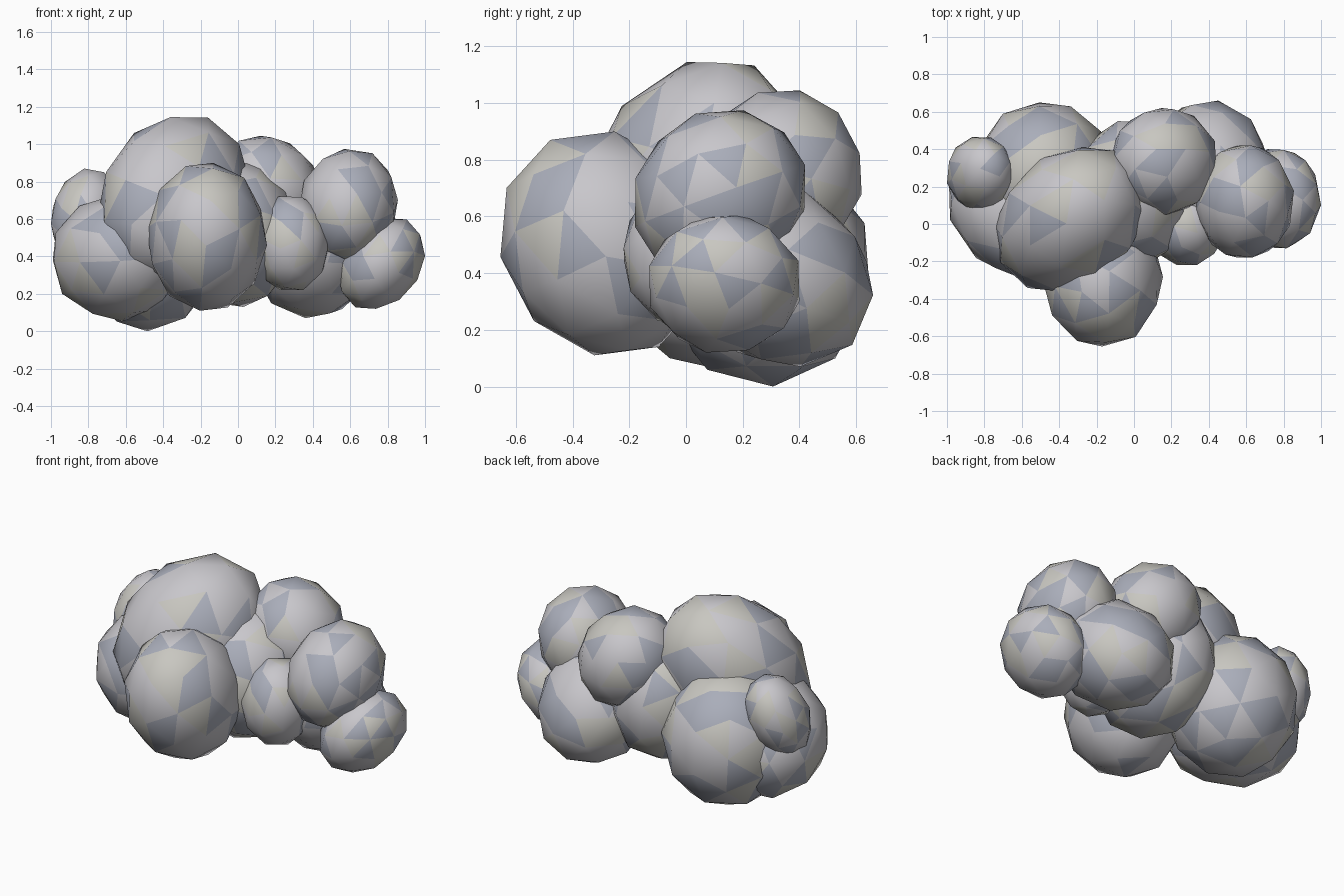
import bpy, bmesh, random
from math import pi
from mathutils import Euler, Vector

if "Cube" in bpy.data.objects:
    bpy.data.objects.remove(bpy.data.objects["Cube"])

random.seed(4)


def tint(name, rgb):
    m = bpy.data.materials.new(name)
    m.diffuse_color = (*rgb, 1)
    m.use_nodes = True
    m.node_tree.nodes["Principled BSDF"].inputs["Base Color"].default_value = m.diffuse_color
    return m


# three soft greys scattered over the facets
TINTS = [tint("pale_grey", (0.58, 0.57, 0.60)),
         tint("warm_grey", (0.58, 0.57, 0.53)),
         tint("blue_grey", (0.40, 0.42, 0.49))]


def puff(name, lo, hi, xy=0, xz=0, yz=0):
    """Low-poly ball, turned at random, leaned by xy/xz/yz, fitted to lo..hi."""
    bm = bmesh.new()
    bmesh.ops.create_icosphere(bm, subdivisions=2, radius=1)
    rot = Euler([random.uniform(0, 2 * pi) for _ in range(3)]).to_matrix()
    bmesh.ops.rotate(bm, matrix=rot, verts=bm.verts)
    # lean: turns the ball into a tilted ellipsoid with the given correlations
    b = (1 - xy * xy) ** 0.5
    c = (yz - xy * xz) / b
    d = (1 - xz * xz - c * c) ** 0.5
    for v in bm.verts:
        x, y, z = v.co
        v.co = (x, xy * x + b * y, xz * x + c * y + d * z)
    # fit to the box, with the origin in its middle
    centre = (Vector(lo) + Vector(hi)) / 2
    for i in range(3):
        small = min(v.co[i] for v in bm.verts)
        big = max(v.co[i] for v in bm.verts)
        for v in bm.verts:
            t = (v.co[i] - small) / (big - small)
            v.co[i] = (t - 0.5) * (hi[i] - lo[i])
    for f in bm.faces:
        f.smooth = True
        f.material_index = random.choices((0, 1, 2), (50, 25, 25))[0]
    me = bpy.data.meshes.new(name)
    bm.to_mesh(me)
    bm.free()
    for m in TINTS:
        me.materials.append(m)
    ob = bpy.data.objects.new(name, me)
    ob.location = centre
    bpy.context.collection.objects.link(ob)


# left half of the cloud
puff("main_puff", (-0.745, -0.36, 0.27), (0.07, 0.41, 1.145), 0.2, 0.12, 0.22)
puff("front_puff", (-0.49, -0.655, 0.11), (0.155, 0.08, 0.90), 0, 0, -0.1)
puff("left_low_puff", (-0.99, -0.28, 0.055), (-0.29, 0.46, 0.73), -0.15, 0, -0.1)
puff("left_small_puff", (-1.0, 0.07, 0.39), (-0.64, 0.465, 0.87), 0, 0.2, 0.2)
puff("left_back_puff", (-0.86, -0.10, 0.0), (-0.11, 0.65, 0.83))

# middle and right half of the cloud
puff("centre_puff", (-0.33, -0.22, 0.13), (0.31, 0.55, 0.91))
puff("top_back_puff", (-0.12, 0.05, 0.45), (0.44, 0.62, 1.045), 0, -0.1, 0)
puff("right_back_puff", (0.07, -0.06, 0.07), (0.72, 0.66, 0.74), 0, 0, -0.2)
puff("right_front_small_puff", (0.08, -0.22, 0.22), (0.485, 0.20, 0.72))
puff("right_upper_puff", (0.325, -0.18, 0.37), (0.855, 0.42, 0.975), 0, 0.05, 0.08)
puff("right_end_puff", (0.53, -0.13, 0.12), (1.0, 0.40, 0.605), 0, 0.25, 0)
